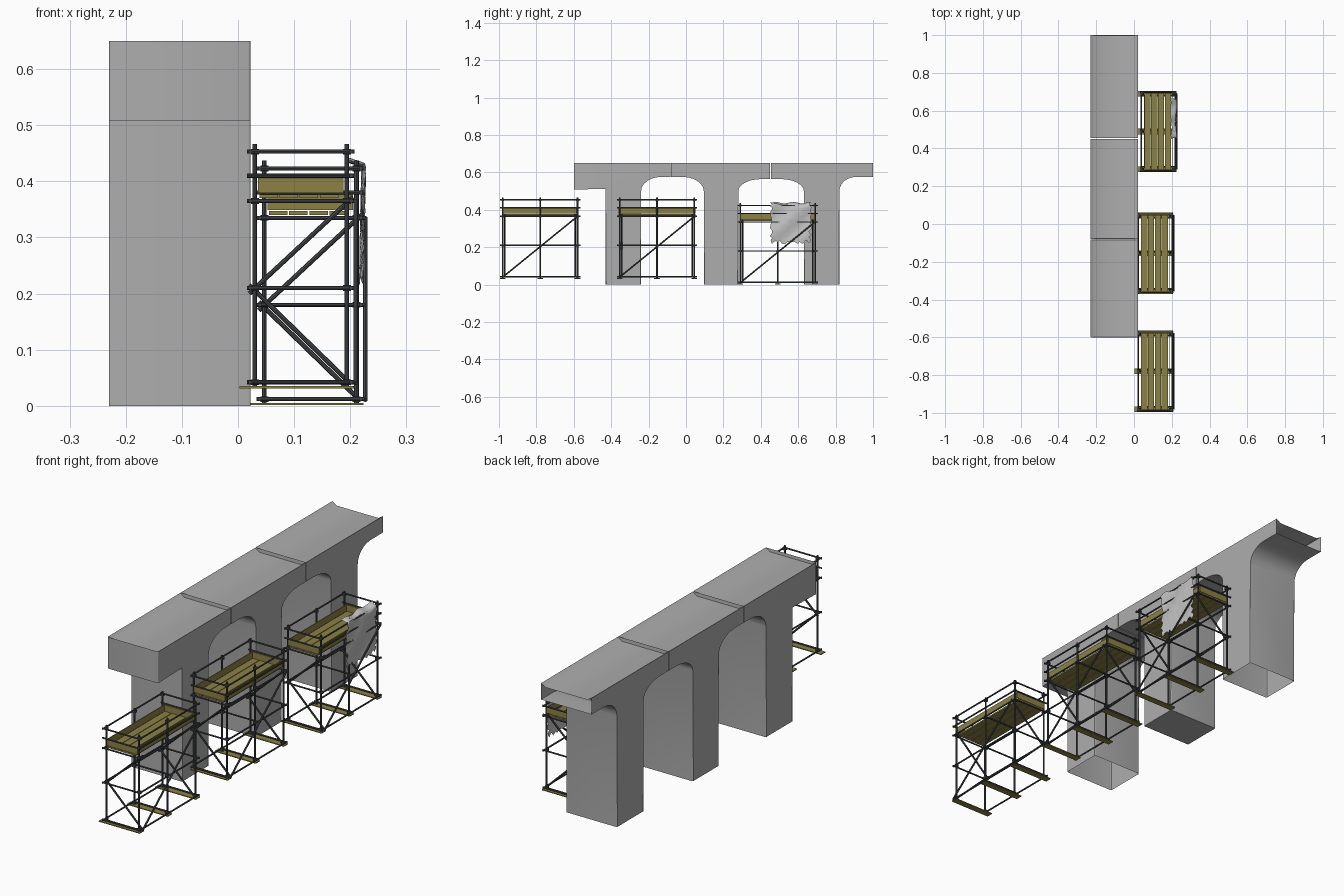
import bpy, bmesh, math, random
from mathutils import Vector

random.seed(4)
if "Cube" in bpy.data.objects:
    bpy.data.objects.remove(bpy.data.objects["Cube"], do_unlink=True)


def material(name, r, g, b):
    m = bpy.data.materials.new(name)
    m.use_nodes = True
    m.diffuse_color = (r, g, b, 1)
    m.node_tree.nodes["Principled BSDF"].inputs["Base Color"].default_value = (r, g, b, 1)
    return m


CONCRETE = material("concrete grey", 0.42, 0.42, 0.42)
STEEL = material("dark steel", 0.06, 0.065, 0.07)
WOOD = material("olive wood", 0.26, 0.22, 0.06)
CLOTH = material("pale cloth", 0.55, 0.55, 0.55)


def finish(name, bm, mat, smooth=None, loc=(0, 0, 0)):
    bmesh.ops.recalc_face_normals(bm, faces=bm.faces)
    mesh = bpy.data.meshes.new(name)
    bm.to_mesh(mesh)
    bm.free()
    mesh.materials.append(mat)
    ob = bpy.data.objects.new(name, mesh)
    ob.location = loc
    bpy.context.collection.objects.link(ob)
    if smooth:
        bpy.ops.object.select_all(action='DESELECT')
        ob.select_set(True)
        bpy.context.view_layer.objects.active = ob
        bpy.ops.object.shade_smooth_by_angle(angle=math.radians(smooth))
    return ob


# --- bridge spans: side outline pushed across the width ---
X0, X1, TOP, DECK = -0.23, 0.022, 0.65, 0.636


def arch_curve(y0, z0, y1, z1, n=6):
    """Quarter curve that leaves a pier upright and meets the deck flat."""
    return [(y0 + (y1 - y0) * (1 - math.cos(t)), z0 + (z1 - z0) * math.sin(t))
            for t in (i * math.pi / 2 / n for i in range(n + 1))]


def bridge_span(name, ya, yb, pier, left, right, open_base, open_back=False):
    p0, p1 = pier
    outline = [(ya, TOP)] + left + [(p0, 0), (p1, 0)] + right + [(yb, TOP)]
    bm = bmesh.new()
    face = bm.faces.new([bm.verts.new((X0, y, z)) for y, z in outline])
    new = bmesh.ops.extrude_face_region(bm, geom=[face])["geom"]
    bmesh.ops.translate(bm, vec=(X1 - X0, 0, 0),
                        verts=[v for v in new if isinstance(v, bmesh.types.BMVert)])
    bmesh.ops.recalc_face_normals(bm, faces=bm.faces)

    # recessed roadway between two low kerbs
    top = next(f for f in bm.faces if f.normal.z > 0.9 and f.calc_center_median().z > TOP - 0.01)
    bmesh.ops.inset_region(bm, faces=[top], thickness=0.022, use_even_offset=True)
    for v in top.verts:
        v.co.z = DECK
        v.co.y = ya + 0.001 if v.co.y < (ya + yb) / 2 else yb - 0.001

    # rounded upright corners of the pier and the front end
    def upright(e):
        a, b = e.verts[0].co, e.verts[1].co
        is_pier = min(a.z, b.z) < 0.01 and max(a.z, b.z) > 0.3
        is_front = ya < -0.5 and max(abs(a.y - ya), abs(b.y - ya)) < 0.0005 and abs(a.x - b.x) < 0.01
        return is_pier or is_front
    bmesh.ops.bevel(bm, geom=[e for e in bm.edges if upright(e)], offset=0.02,
                    segments=3, profile=0.5, affect='EDGES', clamp_overlap=True)

    # hollow ends
    doomed = []
    for f in bm.faces:
        c = f.calc_center_median()
        if open_base and c.z < 0.001:
            doomed.append(f)
        if open_back and c.y > yb - 0.0005 and abs(f.normal.y) > 0.9:
            doomed.append(f)
    bmesh.ops.delete(bm, geom=doomed, context='FACES')
    finish(name, bm, CONCRETE, 35)


SPRING, CROWN = 0.50, 0.576
bridge_span("front_span", -0.6, -0.083, (-0.43, -0.24), [(-0.6, 0.508), (-0.43, 0.512)],
            arch_curve(-0.24, SPRING, -0.13, CROWN) + [(-0.083, CROWN)], True)
bridge_span("middle_span", -0.079, 0.45, (0.095, 0.28),
            [(-0.079, CROWN)] + arch_curve(0.095, SPRING, -0.02, CROWN)[::-1],
            arch_curve(0.28, SPRING, 0.40, 0.564) + [(0.45, 0.564)], False)
bridge_span("back_span", 0.454, 1.0, (0.63, 0.82),
            [(0.454, 0.564)] + arch_curve(0.63, SPRING, 0.51, 0.564)[::-1],
            arch_curve(0.82, SPRING, 0.91, CROWN) + [(1.0, CROWN)], True, True)


# --- scaffold towers ---
def pipe(bm, a, b, r=0.0042):
    a, b = Vector(a), Vector(b)
    d = b - a
    m = d.to_track_quat('Z', 'Y').to_matrix().to_4x4()
    m.translation = (a + b) / 2
    bmesh.ops.create_cone(bm, cap_ends=True, segments=8, radius1=r, radius2=r,
                          depth=d.length, matrix=m)


def block(bm, lo, hi):
    lo, hi = Vector(lo), Vector(hi)
    for v in bmesh.ops.create_cube(bm, size=1)["verts"]:
        v.co = Vector(c * s for c, s in zip(v.co, hi - lo)) + (lo + hi) / 2


XS, YS = (0.03, 0.194), (-0.2, 0.0, 0.2)


def scaffold(prefix, loc):
    # uprights and joint clamps
    bm = bmesh.new()
    for x in XS:
        for y in YS:
            pipe(bm, (x, y, 0.005), (x, y, 0.437))
    finish(prefix + "_posts", bm, STEEL, 40, loc)

    # long and cross rails
    bm = bmesh.new()
    side = 0.008
    for z in (0.012, 0.18, 0.335, 0.38, 0.423):
        for x, s in zip(XS, (-side, side)):
            if z > 0.36 and x == XS[0] and z < 0.4:
                continue
            pipe(bm, (x + s, -0.215, z), (x + s, 0.215, z), 0.0036)
        for y in YS:
            if y == 0 and z > 0.35:
                continue
            s = side if y >= 0 else -side
            pipe(bm, (0.016, y + s, z), (0.208, y + s, z), 0.0036)
    finish(prefix + "_rails", bm, STEEL, 40, loc)

    bm = bmesh.new()
    for x in XS:
        for y in YS:
            for z in (0.012, 0.18, 0.335, 0.423):
                block(bm, (x - 0.007, y - 0.007, z - 0.005), (x + 0.007, y + 0.007, z + 0.005))
    finish(prefix + "_clamps", bm, STEEL, None, loc)

    # diagonal braces
    bm = bmesh.new()
    for y in (-0.188, 0.188):
        pipe(bm, (0.2, y, 0.01), (0.02, y, 0.185))
        pipe(bm, (0.02, y, 0.17), (0.205, y, 0.342))
    pipe(bm, (0.21, -0.2, 0.01), (0.21, 0.2, 0.335))
    finish(prefix + "_braces", bm, STEEL, 40, loc)

    # platform planks, edge boards and ground boards
    bm = bmesh.new()
    for i in range(4):
        x = 0.038 + i * 0.036
        block(bm, (x, -0.205, 0.34), (x + 0.033, 0.205, 0.347))
    finish(prefix + "_planks", bm, WOOD, None, loc)

    bm = bmesh.new()
    for x in (0.036, 0.184):
        block(bm, (x, -0.205, 0.349), (x + 0.004, 0.205, 0.378))
    for y in (-0.205, 0.201):
        block(bm, (0.036, y, 0.349), (0.188, y + 0.004, 0.378))
    finish(prefix + "_edge_boards", bm, WOOD, None, loc)

    bm = bmesh.new()
    for y in YS:
        block(bm, (0.003, y - 0.015, 0.001), (0.207, y + 0.015, 0.005))
    finish(prefix + "_ground_boards", bm, WOOD, None, loc)


scaffold("front_scaffold", (0, -0.78, 0.03))
scaffold("middle_scaffold", (0, -0.155, 0.03))
scaffold("back_scaffold", (0.017, 0.49, 0))

# --- ragged cloth hung over the top rail of the back scaffold ---
bm = bmesh.new()
NY, NZ = 22, 22
rows = []
for j in range(NZ + 1):
    t = j / NZ
    row = []
    for i in range(NY + 1):
        s = i / NY
        y = 0.455 + 0.21 * s
        if t < 0.15:                              # fold lying over the rail
            x, z = 0.196 + 0.028 * t / 0.15, 0.438 - 0.01 * t / 0.15
        else:
            u = (t - 0.15) / 0.85
            x, z = 0.224 - 0.004 * u, 0.428 - 0.2 * u
        x += 0.004 * math.sin(9 * t + 7 * s) + random.uniform(-0.001, 0.001)
        z += 0.004 * math.sin(14 * s)
        if i in (0, NY):
            y += random.uniform(-0.008, 0.008)
        if j == NZ:
            z += random.uniform(-0.012, 0.008)
        row.append(bm.verts.new((x, y, z)))
    rows.append(row)
for a, b in zip(rows, rows[1:]):
    for i in range(NY):
        bm.faces.new((a[i], a[i + 1], b[i + 1], b[i]))
finish("torn_cloth", bm, CLOTH, 60)
